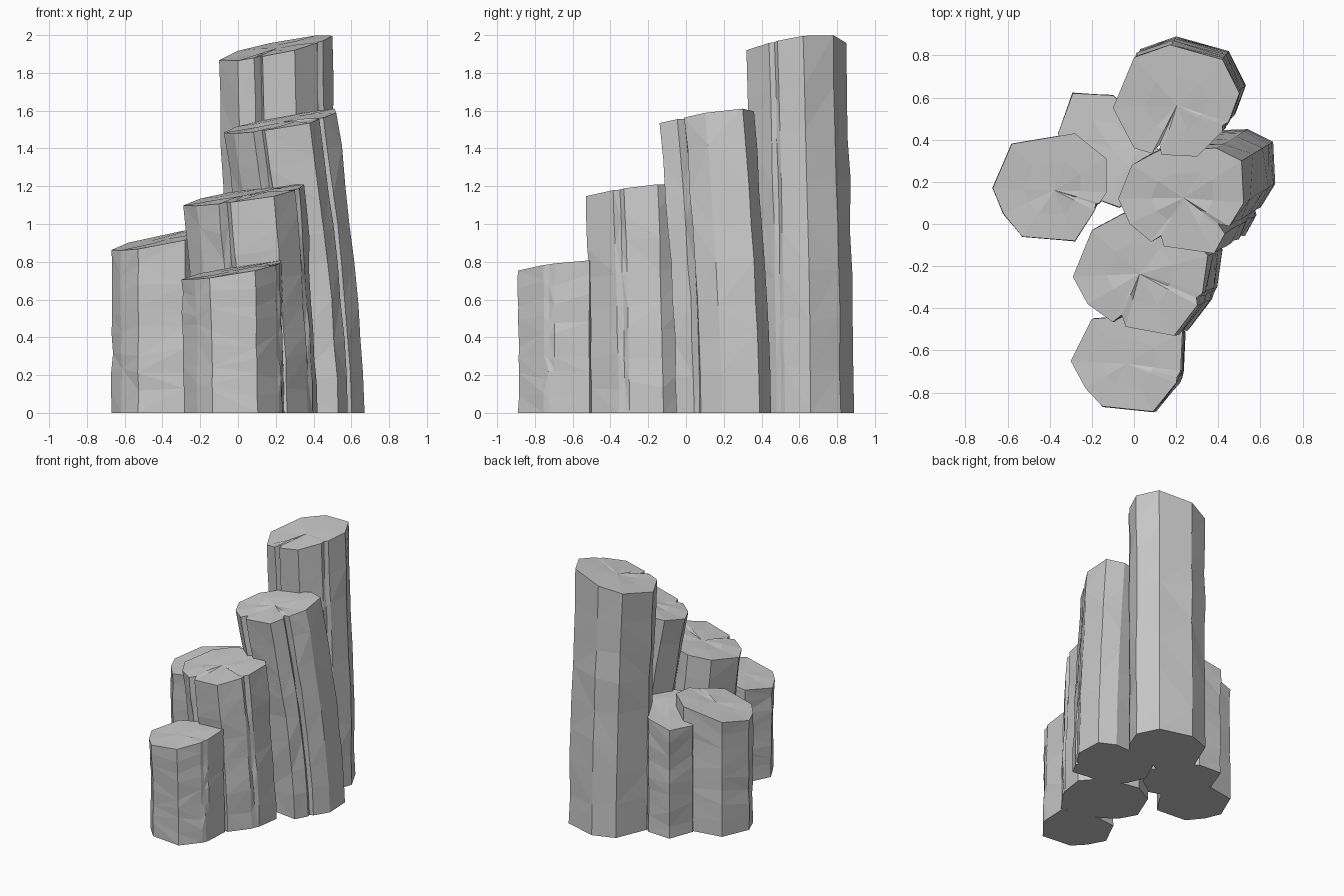
import bpy, bmesh, random
from mathutils import Vector

cube = bpy.data.objects.get("Cube")
if cube:
    bpy.data.objects.remove(cube, do_unlink=True)

stone = bpy.data.materials.new("grey_stone")
stone.use_nodes = True
grey = (0.58, 0.58, 0.58, 1)
stone.diffuse_color = grey
stone.node_tree.nodes["Principled BSDF"].inputs["Base Color"].default_value = grey

RINGS = 8


def outline(corners, centre, cracks, fade):
    """Corner points; each cracked corner becomes a narrow groove."""
    pts = []
    count = len(corners)
    for i, c in enumerate(corners):
        if i in cracks:
            before, after = corners[i - 1], corners[(i + 1) % count]
            pts += [c.lerp(before, 0.15), c.lerp(centre, cracks[i] * fade),
                    c.lerp(after, 0.15)]
        else:
            pts.append(c)
    return pts


def column(name, corners, height, tilt, lean=(0, 0), cracks={}, seed=1):
    """Leaning stone prism with a sloping top and slightly chipped sides."""
    rng = random.Random(seed)
    corners = [Vector(c) for c in corners]
    centre = sum(corners, Vector((0, 0))) / len(corners)
    lean = Vector(lean)

    def top_z(p):
        return min(2.0, height + tilt[0] * (p.x - centre.x) + tilt[1] * (p.y - centre.y))

    bm = bmesh.new()
    rings = []
    for r in range(RINGS + 1):
        t = r / RINGS
        inner = 0 < r < RINGS
        ring = []
        for p in outline(corners, centre, cracks, 0.4 + 0.6 * t):
            z = top_z(p) * t
            q = p + lean * (1 - t ** 1.5)
            if inner:
                q = q + (p - centre) * rng.uniform(-0.03, 0.015)
                z += rng.uniform(-0.03, 0.03)
            ring.append(bm.verts.new((q.x, q.y, z)))
        rings.append(ring)

    # Sides
    n = len(rings[0])
    for low, high in zip(rings, rings[1:]):
        for i in range(n):
            j = (i + 1) % n
            quad = (low[i], low[j], high[j], high[i])
            k = rng.randrange(2)
            bm.faces.new((quad[k], quad[k + 1], quad[k + 2]))
            bm.faces.new((quad[k], quad[k + 2], quad[(k + 3) % 4]))

    # Base and gently uneven top
    bm.faces.new(rings[0][::-1])
    mid = []
    for v in rings[-1]:
        p = centre.lerp(v.co.xy, 0.5)
        mid.append(bm.verts.new((p.x, p.y, top_z(p) + rng.uniform(-0.008, 0.008))))
    hub = bm.verts.new((centre.x, centre.y, top_z(centre)))
    for i in range(n):
        j = (i + 1) % n
        bm.faces.new((rings[-1][i], rings[-1][j], mid[j], mid[i]))
        bm.faces.new((mid[i], mid[j], hub))
    bmesh.ops.recalc_face_normals(bm, faces=bm.faces)

    mesh = bpy.data.meshes.new(name)
    bm.to_mesh(mesh)
    bm.free()
    mesh.materials.append(stone)
    obj = bpy.data.objects.new(name, mesh)
    bpy.context.collection.objects.link(obj)


# Six columns, corners listed counter-clockwise
column("tallest_column",
       [(-0.1, 0.55), (0, 0.36), (0.1, 0.33), (0.3, 0.32), (0.44, 0.46),
        (0.5, 0.62), (0.42, 0.78), (0.17, 0.85), (0, 0.79)],
       1.93, (0.2, 0.12), (0.03, 0.04), {2: 0.2, 4: 0.08}, seed=2)
column("second_column",
       [(-0.075, 0.12), (-0.02, 0), (0.1, -0.1), (0.38, -0.14), (0.44, -0.03),
        (0.52, 0.1), (0.51, 0.3), (0.39, 0.36), (0.12, 0.35), (-0.01, 0.28)],
       1.54, (0.18, 0.12), (0.15, 0.09), {2: 0.2, 4: 0.2}, seed=3)
column("third_column",
       [(-0.29, -0.25), (-0.22, -0.38), (-0.08, -0.48), (0.19, -0.53),
        (0.32, -0.36), (0.35, -0.15), (0.22, 0), (-0.05, 0.05), (-0.2, -0.03)],
       1.15, (0.16, 0.1), (0.07, 0.03), {2: 0.2, 4: 0.08}, seed=4)
column("front_column",
       [(-0.3, -0.65), (-0.23, -0.78), (-0.15, -0.865), (0.09, -0.89),
        (0.22, -0.73), (0.23, -0.51), (0.05, -0.43), (-0.2, -0.45)],
       0.75, (0.17, 0.08), (0.015, 0), {4: 0.06}, seed=5)
column("side_column",
       [(-0.67, 0.17), (-0.62, 0.05), (-0.53, -0.06), (-0.28, -0.08),
        (-0.17, 0.09), (-0.13, 0.15), (-0.13, 0.31), (-0.28, 0.43), (-0.58, 0.38)],
       0.92, (0.2, 0.1), cracks={4: 0.06}, seed=6)
column("rear_column",
       [(-0.36, 0.43), (-0.24, 0.14), (-0.07, 0.08), (0.06, 0.17), (0.12, 0.34),
        (0.06, 0.47), (-0.1, 0.61), (-0.29, 0.62)],
       0.89, (0.2, 0), seed=7)
